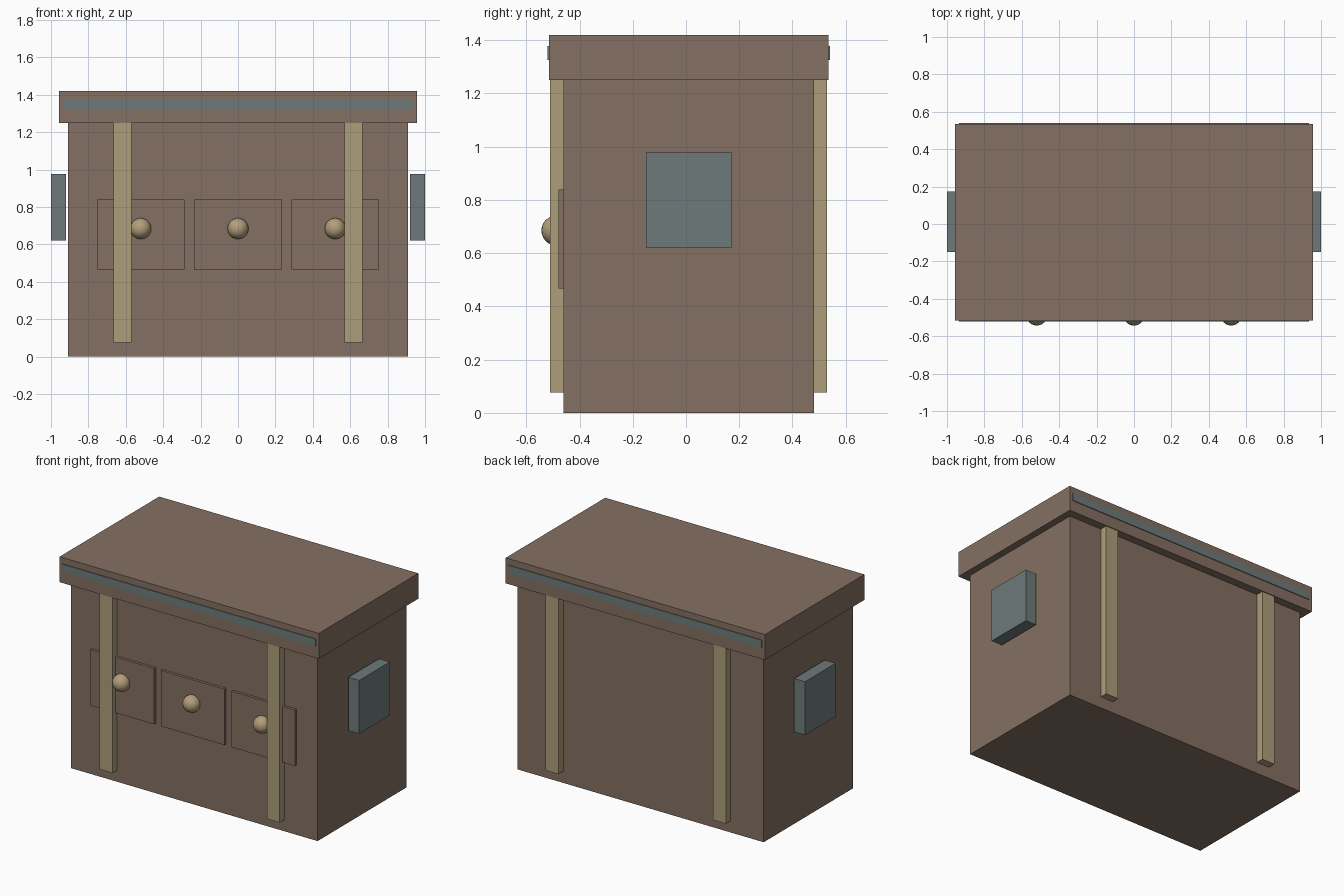
import bpy

if "Cube" in bpy.data.objects:
    bpy.data.objects.remove(bpy.data.objects["Cube"])


def srgb(r, g, b):
    def lin(c):
        c /= 255
        return c / 12.92 if c <= 0.04045 else ((c + 0.055) / 1.055) ** 2.4
    return (lin(r), lin(g), lin(b), 1)


def material(name, rgb):
    m = bpy.data.materials.new(name)
    m.diffuse_color = srgb(*rgb)
    m.use_nodes = True
    m.node_tree.nodes["Principled BSDF"].inputs["Base Color"].default_value = m.diffuse_color
    return m


brown = material("brown_wood", (132, 112, 98))
tan = material("tan_strap", (174, 159, 122))
grey = material("grey_metal", (111, 122, 122))
brass = material("dull_brass", (180, 158, 124))


def box(name, x, y, z, mat):
    """Box from (min, max) pairs along each axis."""
    bpy.ops.mesh.primitive_cube_add(
        size=1, location=[sum(p) / 2 for p in (x, y, z)])
    ob = bpy.context.object
    ob.name = name
    ob.scale = [p[1] - p[0] for p in (x, y, z)]
    bpy.ops.object.transform_apply(location=False, rotation=False, scale=True)
    ob.data.materials.append(mat)
    return ob


# Chest body and overhanging lid
box("body", (-0.91, 0.91), (-0.46, 0.48), (0, 1.25), brown)
box("lid", (-0.957, 0.957), (-0.515, 0.535), (1.25, 1.42), brown)

# Metal trim strips on the front and back of the lid
box("front_trim", (-0.935, 0.935), (-0.52, -0.514), (1.325, 1.378), grey)
box("back_trim", (-0.935, 0.935), (0.534, 0.54), (1.325, 1.378), grey)

# Vertical straps and side handles, one pair per side
for side, s in (("left", -1), ("right", 1)):
    strap_x = sorted((s * 0.57, s * 0.665))
    box(f"front_strap_{side}", strap_x, (-0.51, -0.46), (0.077, 1.25), tan)
    box(f"back_strap_{side}", strap_x, (0.48, 0.53), (0.077, 1.25), tan)
    box(f"handle_{side}", sorted((s * 0.92, s * 1.0)),
        (-0.15, 0.173), (0.622, 0.978), grey)

# Three drawers with round knobs
for side, x in (("left", -0.52), ("middle", 0), ("right", 0.52)):
    box(f"drawer_{side}", (x - 0.235, x + 0.235), (-0.478, -0.459),
        (0.467, 0.84), brown)
    bpy.ops.mesh.primitive_uv_sphere_add(
        segments=24, ring_count=16, radius=0.056, location=(x, -0.487, 0.685))
    knob = bpy.context.object
    knob.name = f"knob_{side}"
    knob.data.materials.append(brass)
    bpy.ops.object.shade_smooth()
